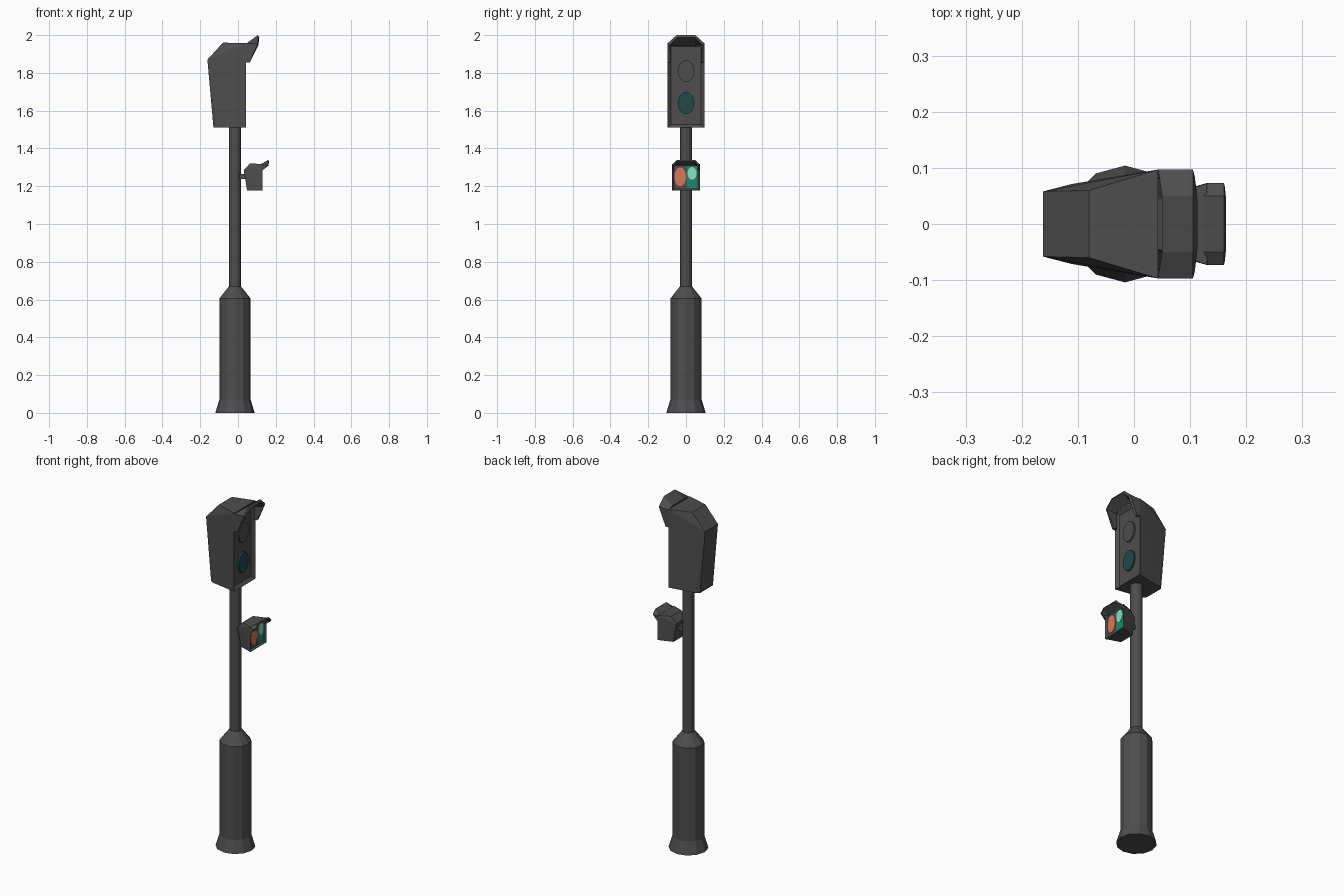
import bpy, bmesh, math
from mathutils import Matrix, Vector

if "Cube" in bpy.data.objects:
    bpy.data.objects.remove(bpy.data.objects["Cube"])


def material(name, rgb):
    m = bpy.data.materials.new(name)
    m.diffuse_color = (*rgb, 1)
    m.use_nodes = True
    m.node_tree.nodes["Principled BSDF"].inputs["Base Color"].default_value = m.diffuse_color
    return m


GREY = material("dark grey metal", (0.075, 0.075, 0.075))
TEAL = material("dark teal glass", (0.017, 0.065, 0.065))
ORANGE = material("orange lens", (0.68, 0.19, 0.1))
GREEN = material("green plate", (0.01, 0.25, 0.16))
MINT = material("mint lens", (0.25, 0.75, 0.55))


def finish(bm, name, mat):
    me = bpy.data.meshes.new(name)
    bm.to_mesh(me)
    bm.free()
    ob = bpy.data.objects.new(name, me)
    me.materials.append(mat)
    bpy.context.collection.objects.link(ob)
    return ob


def turned(name, profile, cx, sides=12):
    """Closed lathe from (radius, height) pairs."""
    bm = bmesh.new()
    rings = [[bm.verts.new((cx + r * math.cos(math.tau * i / sides),
                            r * math.sin(math.tau * i / sides), z))
              for i in range(sides)] for r, z in profile]
    for a, b in zip(rings, rings[1:]):
        for i in range(sides):
            j = (i + 1) % sides
            bm.faces.new((a[i], a[j], b[j], b[i]))
    bm.faces.new(rings[0][::-1])
    bm.faces.new(rings[-1])
    return finish(bm, name, GREY)


def housing(name, half_points, rim, depth):
    """Mirrored convex shell whose front (+x) face has a recessed panel."""
    bm = bmesh.new()
    for x, y, z in half_points:
        for s in (-1, 1):
            bm.verts.new((x, s * y, z))
    bmesh.ops.convex_hull(bm, input=bm.verts)
    bmesh.ops.dissolve_limit(bm, angle_limit=0.01, verts=bm.verts, edges=bm.edges)
    bmesh.ops.recalc_face_normals(bm, faces=bm.faces)
    front = max(bm.faces, key=lambda f: f.normal.x * f.calc_area())
    bmesh.ops.inset_region(bm, faces=[front], thickness=rim, use_even_offset=True)
    bmesh.ops.translate(bm, verts=front.verts, vec=(-depth, 0, 0))
    return finish(bm, name, GREY)


def visor(name, root, tip, thickness):
    """Open hood; root and tip list half rings from the lower side to the top."""
    bm = bmesh.new()
    full = [[bm.verts.new((x, -y, z)) for x, y, z in ring] +
            [bm.verts.new((x, y, z)) for x, y, z in ring[::-1]]
            for ring in (root, tip)]
    r, t = full
    for i in range(len(r) - 1):
        bm.faces.new((r[i], t[i], t[i + 1], r[i + 1]))
    ob = finish(bm, name, GREY)
    mod = ob.modifiers.new("thickness", 'SOLIDIFY')
    mod.thickness = thickness
    mod.offset = -1
    return ob


def lens(name, x, y, z, ry, rz, depth, mat):
    """Oval disc facing +x."""
    bm = bmesh.new()
    bmesh.ops.create_cone(bm, cap_ends=True, segments=16, radius1=1, radius2=1, depth=1)
    bm.transform(Matrix.Translation((x, y, z)) @ Matrix.Diagonal((depth, ry, rz, 1))
                 @ Matrix.Rotation(math.pi / 2, 4, 'Y'))
    return finish(bm, name, mat)


def box(name, lo, hi, mat):
    lo, hi = Vector(lo), Vector(hi)
    bm = bmesh.new()
    bmesh.ops.create_cube(bm, size=1)
    bm.transform(Matrix.Translation((lo + hi) / 2) @ Matrix.Diagonal((*(hi - lo), 1)))
    return finish(bm, name, mat)


# Post: flared foot, thick column and slim pole
turned("post", [(0.104, 0), (0.083, 0.07), (0.083, 0.605), (0.032, 0.67), (0.032, 1.53)], -0.016)

# Large signal head
housing("main_housing", [(0.043, 0.097, 1.51), (0.043, 0.097, 1.958), (-0.08, 0.06, 1.96),
                         (-0.162, 0.058, 1.87), (-0.13, 0.058, 1.51), (-0.112, 0.071, 1.51)],
        0.017, 0.015)
visor("main_visor",
      [(0.043, 0.097, 1.855), (0.043, 0.097, 1.955), (0.05, 0.05, 1.96)],
      [(0.062, 0.097, 1.855), (0.105, 0.097, 1.957), (0.105, 0.05, 2.0)], 0.016)
lens("upper_lens", 0.03, 0, 1.81, 0.044, 0.058, 0.014, GREY)
lens("lower_lens", 0.03, 0, 1.64, 0.044, 0.058, 0.014, TEAL)

# Small repeater head on its bracket
box("bracket", (0.005, -0.02, 1.238), (0.06, 0.02, 1.264), GREY)
housing("small_housing", [(0.13, 0.073, 1.177), (0.13, 0.073, 1.318), (0.063, 0.047, 1.32),
                          (0.03, 0.045, 1.286), (0.048, 0.045, 1.177)], 0.009, 0.01)
visor("small_visor",
      [(0.13, 0.073, 1.287), (0.13, 0.073, 1.312), (0.125, 0.05, 1.319)],
      [(0.133, 0.073, 1.287), (0.16, 0.073, 1.315), (0.16, 0.05, 1.339)], 0.009)
box("green_plate", (0.116, 0.002, 1.19), (0.122, 0.062, 1.307), GREEN)
lens("orange_lens", 0.121, -0.031, 1.25, 0.031, 0.05, 0.006, ORANGE)
lens("mint_lens", 0.121, 0.032, 1.268, 0.024, 0.034, 0.006, MINT)
